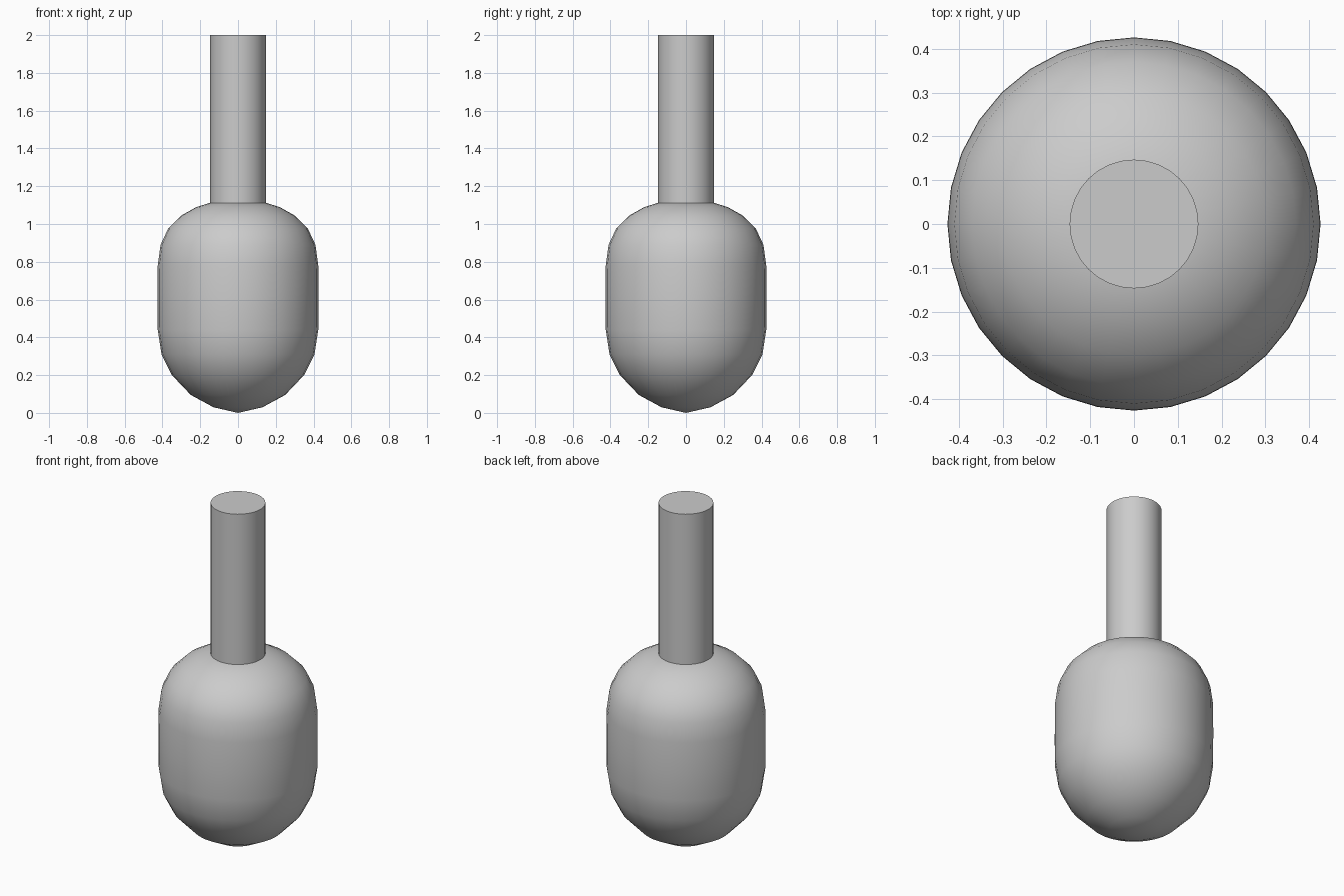
import bpy, bmesh, math

cube = bpy.data.objects.get("Cube")
if cube:
    bpy.data.objects.remove(cube, do_unlink=True)

grey = bpy.data.materials.new("light grey")
grey.use_nodes = True
colour = (0.6, 0.6, 0.6, 1)
grey.diffuse_color = colour
grey.node_tree.nodes["Principled BSDF"].inputs["Base Color"].default_value = colour


def lathe(name, profile, sides):
    """Spin an (r, z) profile around the z axis."""
    bm = bmesh.new()
    verts = [bm.verts.new((r, 0, z)) for r, z in profile]
    edges = [bm.edges.new(pair) for pair in zip(verts, verts[1:])]
    bmesh.ops.spin(bm, geom=verts + edges, cent=(0, 0, 0), axis=(0, 0, 1),
                   angle=math.tau, steps=sides, use_duplicate=False)
    bmesh.ops.remove_doubles(bm, verts=bm.verts, dist=0.0001)
    bmesh.ops.recalc_face_normals(bm, faces=bm.faces)
    mesh = bpy.data.meshes.new(name)
    bm.to_mesh(mesh)
    bm.free()
    mesh.materials.append(grey)
    obj = bpy.data.objects.new(name, mesh)
    bpy.context.collection.objects.link(obj)
    bpy.ops.object.select_all(action='DESELECT')
    obj.select_set(True)
    bpy.context.view_layer.objects.active = obj
    bpy.ops.object.shade_smooth_by_angle(angle=math.radians(40))
    return obj


# Rounded capsule body, resting on its lower tip
lathe("body", [(0, 0), (0.13, 0.03), (0.25, 0.095), (0.35, 0.2), (0.405, 0.31),
               (0.425, 0.44), (0.426, 0.6), (0.425, 0.78), (0.41, 0.89),
               (0.37, 0.975), (0.3, 1.045), (0.22, 1.09), (0.145, 1.113),
               (0, 1.125)], 32)

# Straight neck with a flat closed top
lathe("neck", [(0, 1.05), (0.147, 1.05), (0.147, 2), (0, 2)], 32)
